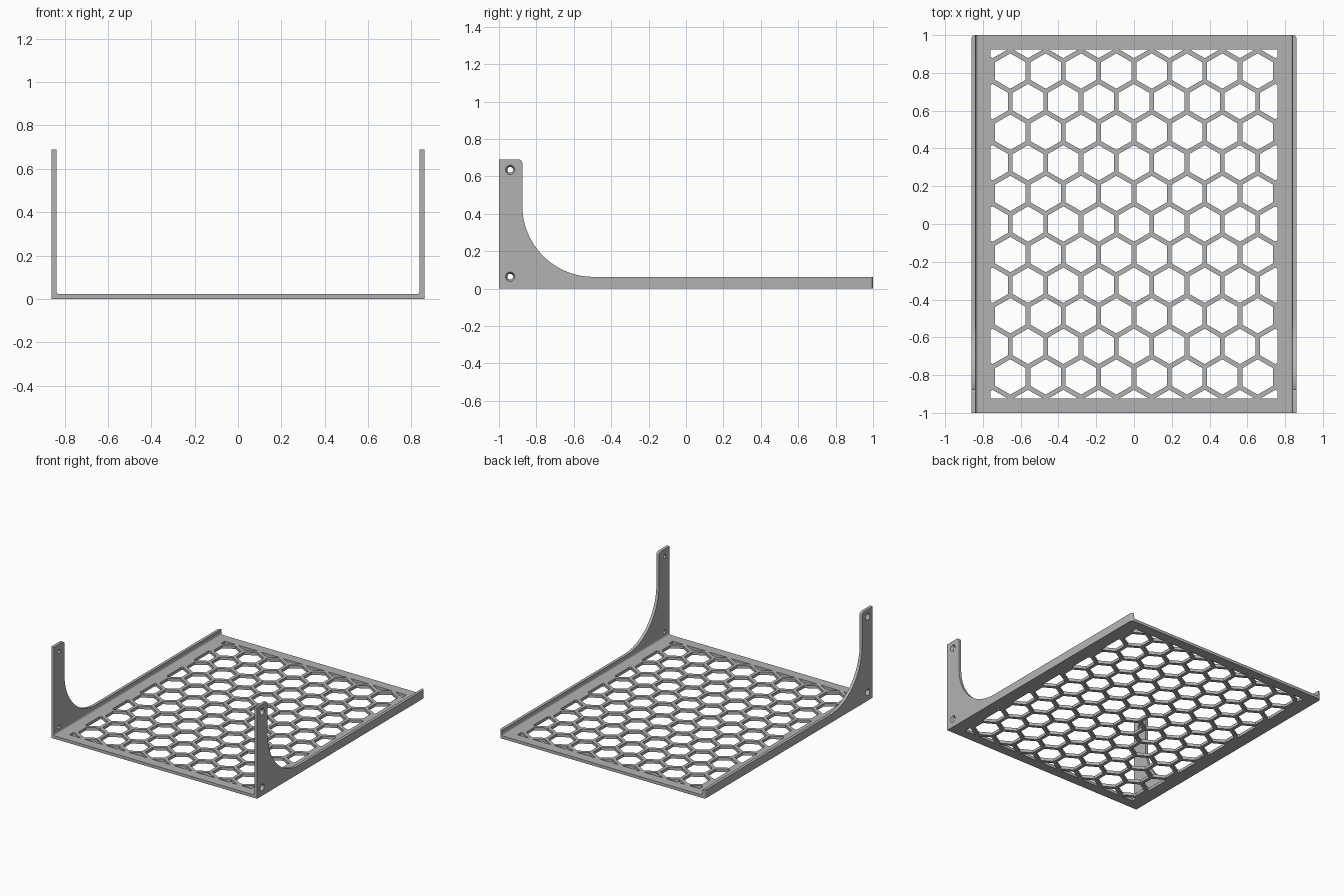
import bpy, bmesh
from math import sin, cos, pi, radians
from mathutils import Matrix, Vector

cube = bpy.data.objects.get("Cube")
if cube:
    bpy.data.objects.remove(cube)

# Overall sizes
WALL_IN, WALL_OUT = 0.838, 0.86
FLOOR_T, LIP_H, POST_H = 0.022, 0.063, 0.69
POST_Y = -0.875
PITCH, HEX_R = 0.187, 0.0935
WIN_X, WIN_Y = 0.76, 0.925

GREY = (0.45, 0.45, 0.45, 1)
grey = bpy.data.materials.new("plain grey")
grey.use_nodes = True
grey.diffuse_color = GREY
grey.node_tree.nodes["Principled BSDF"].inputs["Base Color"].default_value = GREY


def arc(cx, cy, r, a0, a1, n):
    angles = [radians(a0 + (a1 - a0) * i / n) for i in range(n + 1)]
    return [(cx + r * cos(a), cy + r * sin(a)) for a in angles]


def add_object(name, mesh):
    ob = bpy.data.objects.new(name, mesh)
    bpy.context.collection.objects.link(ob)
    return ob


def select_only(ob):
    bpy.ops.object.select_all(action='DESELECT')
    ob.select_set(True)
    bpy.context.view_layer.objects.active = ob


def prism(name, points, direction, bevel_test=None):
    """Extrude a flat 3D outline, optionally rounding the edges that pass a test."""
    bm = bmesh.new()
    face = bm.faces.new([bm.verts.new(p) for p in points])
    grown = bmesh.ops.extrude_face_region(bm, geom=[face], use_keep_orig=True)
    bmesh.ops.translate(bm, vec=Vector(direction),
                        verts=[g for g in grown["geom"] if isinstance(g, bmesh.types.BMVert)])
    if bevel_test:
        edges = [e for e in bm.edges if all(bevel_test(v.co) for v in e.verts)]
        bmesh.ops.bevel(bm, geom=edges, offset=0.018, segments=4, profile=0.5, affect='EDGES')
    bmesh.ops.recalc_face_normals(bm, faces=bm.faces)
    mesh = bpy.data.meshes.new(name)
    bm.to_mesh(mesh)
    bm.free()
    mesh.materials.append(grey)
    return add_object(name, mesh)


def mirrored(ob, name):
    mesh = ob.data.copy()
    mesh.transform(Matrix.Scale(-1, 4, (1, 0, 0)))
    mesh.flip_normals()
    return add_object(name, mesh)


def clip(poly, axis, limit, sign):
    """Keep the part of a polygon with sign * coordinate <= limit."""
    out = []
    for a, b in zip(poly, poly[1:] + poly[:1]):
        da, db = limit - sign * a[axis], limit - sign * b[axis]
        if da >= 0:
            out.append(a)
        if da * db < 0:
            t = da / (da - db)
            out.append(tuple(a[i] + (b[i] - a[i]) * t for i in (0, 1)))
    return out


# Honeycomb openings, trimmed to a rectangular window
loops = [[(-WALL_IN, -1), (WALL_IN, -1), (WALL_IN, 1), (-WALL_IN, 1)]]
for row in range(-6, 7):
    for col in range(-5, 6):
        cx = (col + 0.5 * (row % 2)) * PITCH
        cy = row * PITCH * sin(pi / 3)
        if abs(cx) > 0.8:
            continue
        hexagon = arc(cx, cy, HEX_R, 30, 330, 5)
        for axis, limit in ((0, WIN_X), (1, WIN_Y)):
            for sign in (1, -1):
                hexagon = clip(hexagon, axis, limit, sign)
        if len(hexagon) > 2:
            loops.append(hexagon)

# Floor plate, a filled flat curve with thickness
curve = bpy.data.curves.new("honeycomb_floor", 'CURVE')
curve.dimensions = '2D'
curve.fill_mode = 'BOTH'
curve.extrude = FLOOR_T / 2
for loop in loops:
    spline = curve.splines.new('POLY')
    spline.points.add(len(loop) - 1)
    for point, (x, y) in zip(spline.points, loop):
        point.co = (x, y, 0, 1)
    spline.use_cyclic_u = True
curve.materials.append(grey)
floor = add_object("honeycomb_floor", curve)
select_only(floor)
bpy.ops.object.convert(target='MESH')
floor = bpy.context.view_layer.objects.active
floor.data.transform(Matrix.Translation((0, 0, FLOOR_T / 2)))
bm = bmesh.new()
bm.from_mesh(floor.data)
bmesh.ops.remove_doubles(bm, verts=bm.verts, dist=1e-5)
bmesh.ops.recalc_face_normals(bm, faces=bm.faces)
for f in bm.faces:
    f.smooth = False
bm.to_mesh(floor.data)
bm.free()

# Side wall: low lip sweeping up into a tall front post
R = 0.38
profile = [(-1, 0), (1, 0), (1, LIP_H)]
profile += arc(POST_Y + R, LIP_H + R, R, 270, 180, 24)
profile += arc(POST_Y - 0.02, POST_H - 0.02, 0.02, 0, 90, 5)
profile += [(-1, POST_H)]
wall = prism("left_wall", [(WALL_IN, y, z) for y, z in profile],
             (WALL_OUT - WALL_IN, 0, 0),
             lambda co: co.x > WALL_OUT - 0.001 and co.y > 0.999)

# Countersunk screw holes, wide on the outer face
for z in (0.064, 0.635):
    bpy.ops.mesh.primitive_cone_add(
        vertices=32, radius1=0.011, radius2=0.029, depth=0.04,
        location=((WALL_IN + WALL_OUT) / 2, -0.94, z), rotation=(0, pi / 2, 0))
    cutter = bpy.context.object
    cutter.name = "screw_hole_cutter"
    cutter.hide_render = True
    cut = wall.modifiers.new("screw_hole", 'BOOLEAN')
    cut.operation = 'DIFFERENCE'
    cut.solver = 'EXACT'
    cut.object = cutter
    select_only(wall)
    bpy.ops.object.modifier_apply(modifier=cut.name)
    bpy.data.objects.remove(cutter)

select_only(wall)
bpy.ops.object.shade_smooth_by_angle(angle=radians(30))
mirrored(wall, "right_wall")

# Small concave fillet where each wall meets the floor
r = 0.016
section = [(WALL_IN, FLOOR_T)] + arc(WALL_IN - r, FLOOR_T + r, r, 0, -90, 5)
fillet = prism("left_fillet", [(x, -1, z) for x, z in section], (0, 2, 0))
select_only(fillet)
bpy.ops.object.shade_smooth_by_angle(angle=radians(30))
mirrored(fillet, "right_fillet")
